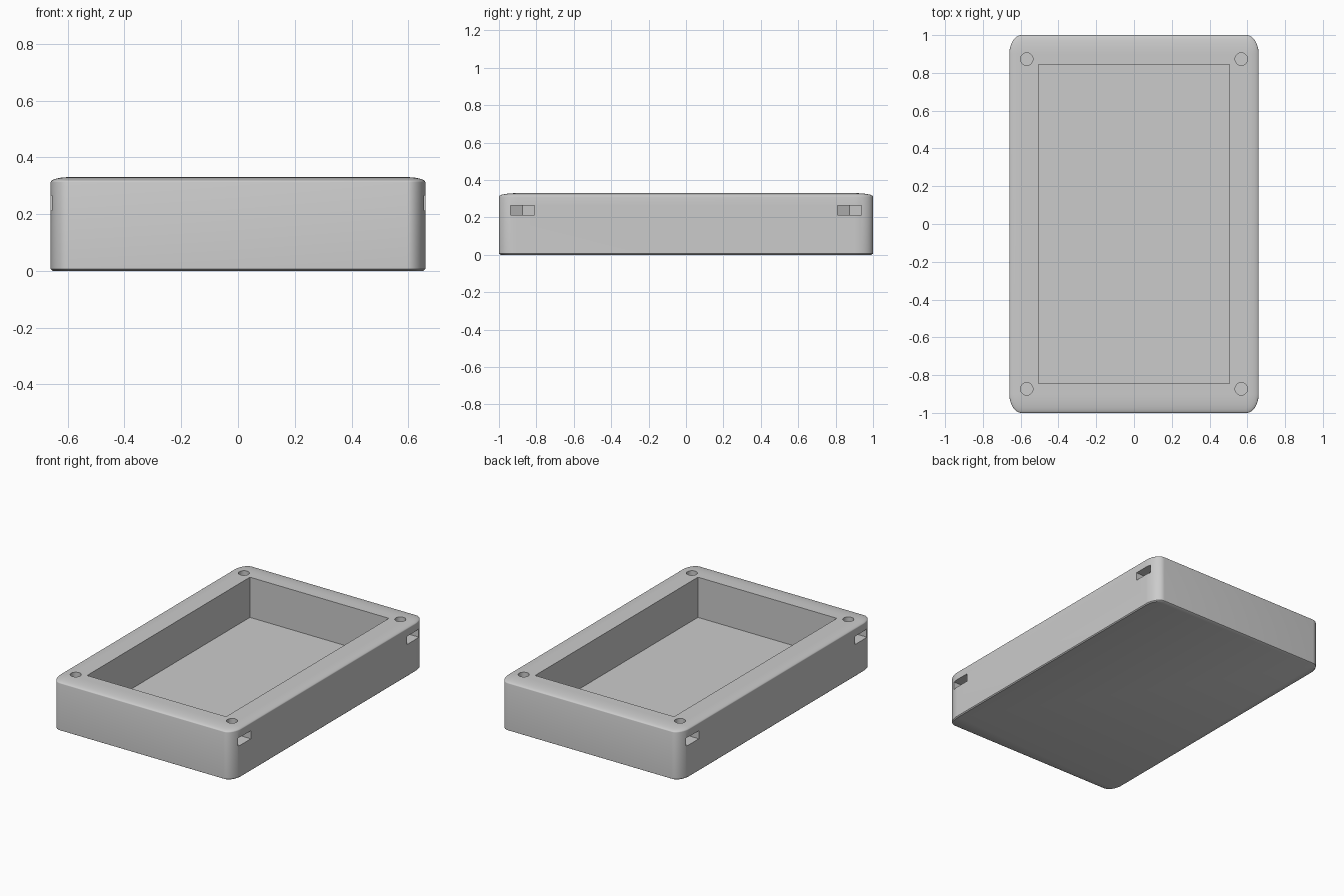
import bpy, bmesh, math

if "Cube" in bpy.data.objects:
    bpy.data.objects.remove(bpy.data.objects["Cube"], do_unlink=True)

HX, HY, H = 0.66, 1.0, 0.33       # half width, half length, height
RX, RY, RZ = 0.065, 0.10, 0.018   # elliptical corner radii
SEG, RINGS = 12, 14

grey = bpy.data.materials.new("light grey")
grey.use_nodes = True
grey.diffuse_color = (0.6, 0.6, 0.6, 1)
grey.node_tree.nodes["Principled BSDF"].inputs["Base Color"].default_value = (0.6, 0.6, 0.6, 1)


def make_object(name, bm):
    bmesh.ops.recalc_face_normals(bm, faces=bm.faces)
    mesh = bpy.data.meshes.new(name)
    bm.to_mesh(mesh)
    bm.free()
    mesh.materials.append(grey)
    obj = bpy.data.objects.new(name, mesh)
    bpy.context.collection.objects.link(obj)
    return obj


def outline(scale, z):
    """Rounded rectangle whose corner radii shrink by scale."""
    points = []
    for k, (sx, sy) in enumerate([(1, 1), (-1, 1), (-1, -1), (1, -1)]):
        for i in range(SEG + 1):
            a = math.pi / 2 * (k + i / SEG)
            points.append((sx * (HX - RX) + RX * scale * math.cos(a),
                           sy * (HY - RY) + RY * scale * math.sin(a), z))
    return points


def loft(name, sections):
    bm = bmesh.new()
    rings = [[bm.verts.new(p) for p in s] for s in sections]
    n = len(rings[0])
    for low, high in zip(rings, rings[1:]):
        for i in range(n):
            j = (i + 1) % n
            bm.faces.new((low[i], low[j], high[j], high[i]))
    bm.faces.new(rings[0][::-1])
    bm.faces.new(rings[-1])
    bmesh.ops.remove_doubles(bm, verts=bm.verts, dist=1e-5)
    return make_object(name, bm)


def prism(name, points, z0, z1):
    return loft(name, [[(x, y, z) for x, y in points] for z in (z0, z1)])


def cut(target, cutter):
    mod = target.modifiers.new("cut", "BOOLEAN")
    mod.operation = "DIFFERENCE"
    mod.solver = "EXACT"
    mod.object = cutter
    bpy.context.view_layer.objects.active = target
    bpy.ops.object.modifier_apply(modifier=mod.name)
    bpy.data.objects.remove(cutter, do_unlink=True)


# Case body: straight walls, small bottom edge, softly domed rim
sections = [outline(0.9, 0), outline(1, 0.006)]
for i in range(RINGS + 1):
    a = math.pi / 2 * i / RINGS
    sections.append(outline(max(math.cos(a), 0.03), H - RZ + RZ * math.sin(a)))
body = loft("case_body", sections)

# Open tray recess
px, py = 0.505, 0.845
cut(body, prism("recess_cutter", [(px, py), (-px, py), (-px, -py), (px, -py)], 0.066, 0.5))

# Corner screw holes, each with a side slot ending in a hexagonal nut seat
hx, hy, hole_r, nut = 0.568, 0.873, 0.033, 0.064
for sx in (1, -1):
    for sy in (1, -1):
        cx, cy = sx * hx, sy * hy
        circle = [(cx + hole_r * math.cos(t * math.pi / 16),
                   cy + hole_r * math.sin(t * math.pi / 16)) for t in range(32)]
        cut(body, prism("screw_hole_cutter", circle, 0.12, 0.5))
        tip, shoulder = nut * 2 / math.sqrt(3), nut / math.sqrt(3)
        slot = [(cx - sx * tip, cy), (cx - sx * shoulder, cy + nut),
                (sx * 0.8, cy + nut), (sx * 0.8, cy - nut),
                (cx - sx * shoulder, cy - nut)]
        cut(body, prism("nut_slot_cutter", slot, 0.212, 0.265))

# Smooth rounded edges, keep cut edges crisp
bpy.ops.object.select_all(action="DESELECT")
body.select_set(True)
bpy.context.view_layer.objects.active = body
bpy.ops.object.shade_smooth_by_angle(angle=math.radians(35))
